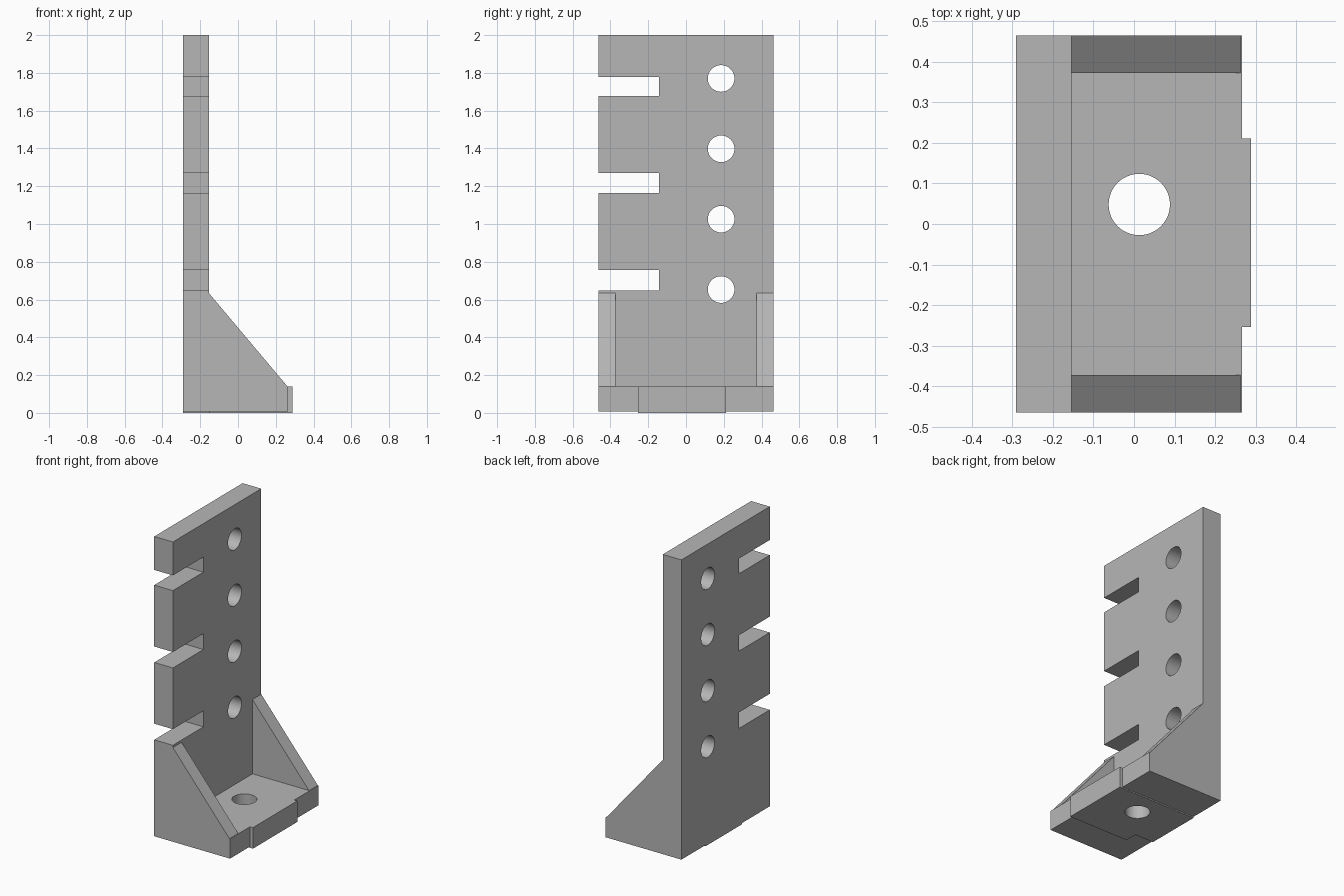
import bpy
import bmesh
import math
from mathutils import Vector, Matrix

if "Cube" in bpy.data.objects:
    bpy.data.objects.remove(bpy.data.objects["Cube"], do_unlink=True)

GREY = (0.47, 0.47, 0.47, 1)
metal = bpy.data.materials.new("plain grey")
metal.use_nodes = True
metal.diffuse_color = GREY
metal.node_tree.nodes["Principled BSDF"].inputs["Base Color"].default_value = GREY

# Main dimensions
BACK, WALL, EDGE, TAB = -0.291, -0.154, 0.266, 0.288
HALF = 0.464
SOLE, FLOOR, RIB_TOP, TOP = 0.008, 0.14, 0.634, 2.0
PAD_LO, PAD_HI = -0.254, 0.211


def place(axis, a, b, c):
    """Point with profile coordinates a, b and depth c along the axis."""
    return {"x": Vector((c, a, b)), "y": Vector((a, c, b)), "z": Vector((a, b, c))}[axis]


def prism(name, axis, points, lo, hi):
    """Extrude a closed profile along an axis."""
    bm = bmesh.new()
    face = bm.faces.new([bm.verts.new(place(axis, a, b, lo)) for a, b in points])
    out = bmesh.ops.extrude_face_region(bm, geom=[face])
    verts = [v for v in out["geom"] if isinstance(v, bmesh.types.BMVert)]
    bmesh.ops.translate(bm, verts=verts, vec=place(axis, 0, 0, hi - lo))
    bmesh.ops.recalc_face_normals(bm, faces=bm.faces)
    return add_object(name, bm)


def add_object(name, bm):
    mesh = bpy.data.meshes.new(name)
    bm.to_mesh(mesh)
    bm.free()
    mesh.materials.append(metal)
    obj = bpy.data.objects.new(name, mesh)
    bpy.context.collection.objects.link(obj)
    return obj


def rect(a0, a1, b0, b1):
    return [(a0, b0), (a1, b0), (a1, b1), (a0, b1)]


def drill(obj, centre, radius, turn):
    """Cut a round hole through the object, then remove the cutter."""
    bm = bmesh.new()
    bmesh.ops.create_cone(bm, cap_ends=True, segments=48, radius1=radius,
                          radius2=radius, depth=0.6,
                          matrix=Matrix.Translation(centre) @ turn)
    cutter = add_object("hole_cutter", bm)
    cutter.hide_render = True
    mod = obj.modifiers.new("hole", "BOOLEAN")
    mod.operation = "DIFFERENCE"
    mod.solver = "EXACT"
    mod.object = cutter
    bpy.context.view_layer.objects.active = obj
    bpy.ops.object.modifier_apply(modifier=mod.name)
    bpy.data.objects.remove(cutter, do_unlink=True)


# Upright plate with three open slots in its front edge
outline = [(-HALF, SOLE)]
for z0, z1 in ((0.649, 0.756), (1.163, 1.269), (1.677, 1.778)):
    outline += [(-HALF, z0), (-0.143, z0), (-0.143, z1), (-HALF, z1)]
outline += [(-HALF, TOP), (HALF, TOP), (HALF, SOLE)]
upright = prism("upright_plate", "x", outline, BACK, WALL)

# Row of four holes through the upright
sideways = Matrix.Rotation(math.pi / 2, 4, "Y")
for i in range(4):
    drill(upright, (-0.22, 0.186, 0.653 + 0.3725 * i), 0.0705, sideways)

# Foot block, thin sole pad under it, and locating tab on its edge
foot = prism("foot_block", "z", rect(WALL, EDGE, -HALF, HALF), SOLE, FLOOR)
pad_outline = [(BACK, PAD_HI), (EDGE, PAD_HI), (EDGE, PAD_LO),
               (WALL, PAD_LO), (WALL, -0.17), (BACK, -0.17)]
pad = prism("sole_pad", "z", pad_outline, 0, SOLE)
prism("foot_tab", "z", rect(EDGE, TAB, PAD_LO, PAD_HI), 0, FLOOR)

# Bolt hole through foot and pad
for part in (foot, pad):
    drill(part, (0.013, 0.048, 0.07), 0.0755, Matrix.Identity(4))

# Triangular ribs at both ends of the foot
rib = [(WALL, FLOOR), (EDGE - 0.004, FLOOR), (WALL, RIB_TOP)]
prism("front_rib", "y", rib, -HALF, -0.372)
prism("back_rib", "y", rib, 0.372, HALF)

# Smooth hole walls, crisp edges
bpy.ops.object.select_all(action="DESELECT")
for part in (upright, foot, pad):
    part.select_set(True)
bpy.context.view_layer.objects.active = upright
bpy.ops.object.shade_smooth_by_angle(angle=math.radians(30))
